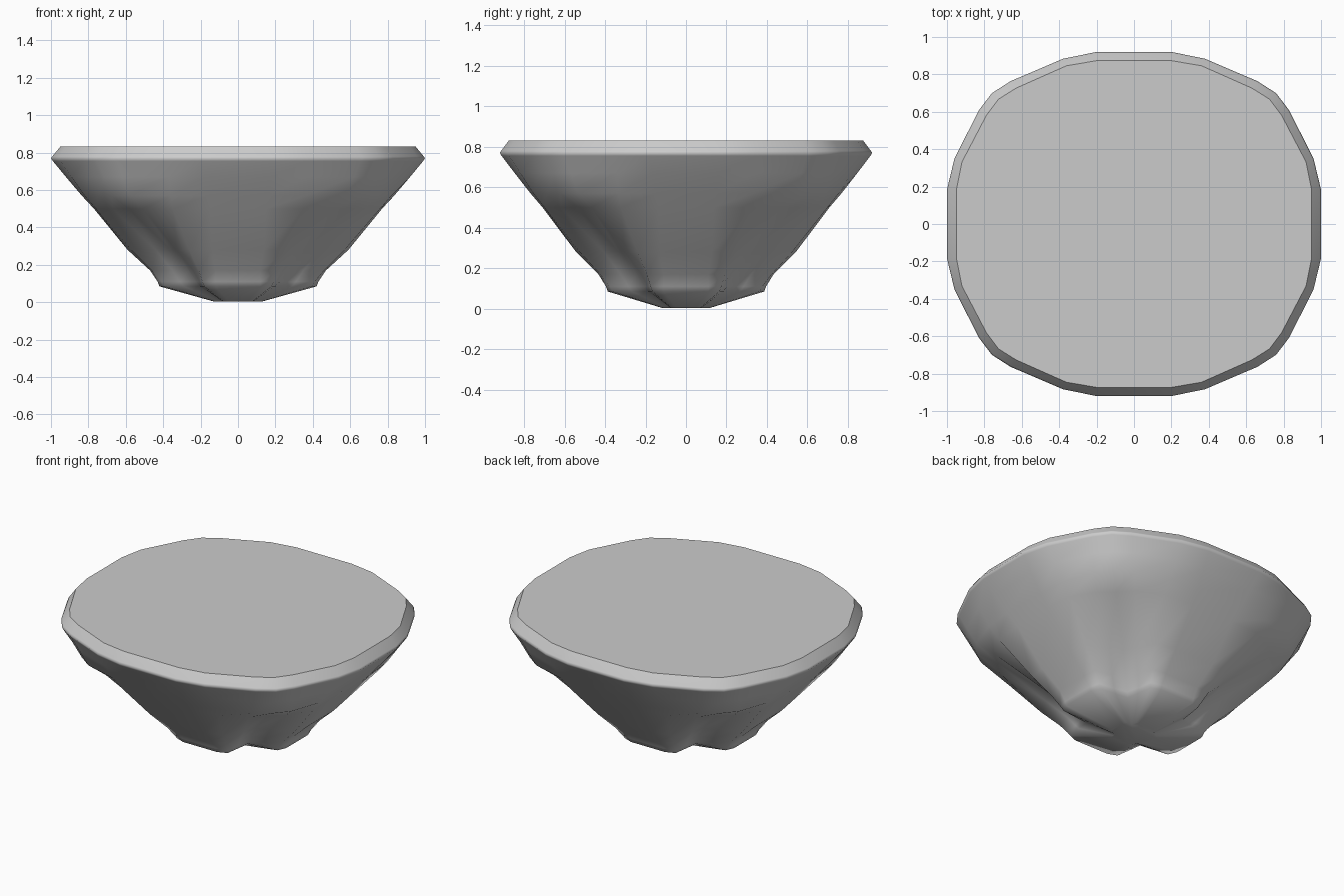
import bpy, bmesh

if "Cube" in bpy.data.objects:
    bpy.data.objects.remove(bpy.data.objects["Cube"])

# Each ring: height plus four points of one octant (x, y); lobes on the axes, clefts on the diagonals
RINGS = [
    (0.003, [(.125, .05), (.12, .075), (.10, .08), (.08, .08)]),
    (0.085, [(.42, .12), (.395, .18), (.29, .195), (.205, .205)]),
    (0.11, [(.43, .12), (.41, .19), (.31, .205), (.225, .225)]),
    (0.17, [(.47, .12), (.46, .21), (.35, .24), (.265, .265)]),
    (0.28, [(.59, .14), (.57, .26), (.44, .33), (.36, .36)]),
    (0.50, [(.77, .15), (.76, .35), (.67, .51), (.585, .585)]),
    (0.57, [(.835, .16), (.82, .36), (.75, .58), (.675, .675)]),
    (0.67, [(.92, .18), (.89, .37), (.79, .62), (.715, .715)]),
    (0.755, [(.99, .197), (.95, .38), (.823, .653), (.755, .755)]),
    (0.77, [(1.0, .20), (.96, .38), (.83, .66), (.76, .76)]),
    (0.78, [(.993, .20), (.954, .377), (.824, .655), (.755, .755)]),
    (0.832, [(.95, .195), (.92, .36), (.79, .63), (.725, .725)]),
]
Y_SCALE = 0.92


def full_ring(octant):
    """Mirror an octant to a quadrant, then turn it four times."""
    quad = octant + [(y, x) for x, y in reversed(octant[:-1])]
    pts = []
    for _ in range(4):
        pts += quad
        quad = [(-y, x) for x, y in quad]
    return pts


# Lofted rock body
bm = bmesh.new()
loops = [[bm.verts.new((x, y * Y_SCALE, z)) for x, y in full_ring(o)] for z, o in RINGS]
n = len(loops[0])
for low, high in zip(loops, loops[1:]):
    for i in range(n):
        j = (i + 1) % n
        bm.faces.new((low[i], low[j], high[j], high[i])).smooth = True
bm.faces.new(loops[0][::-1]).smooth = True

# Flat top with a crisp outline
top = bm.faces.new(loops[-1])
for e in top.edges:
    e.smooth = False

mesh = bpy.data.meshes.new("floating_rock")
bm.to_mesh(mesh)
bm.free()
rock = bpy.data.objects.new("floating_rock", mesh)
bpy.context.collection.objects.link(rock)
